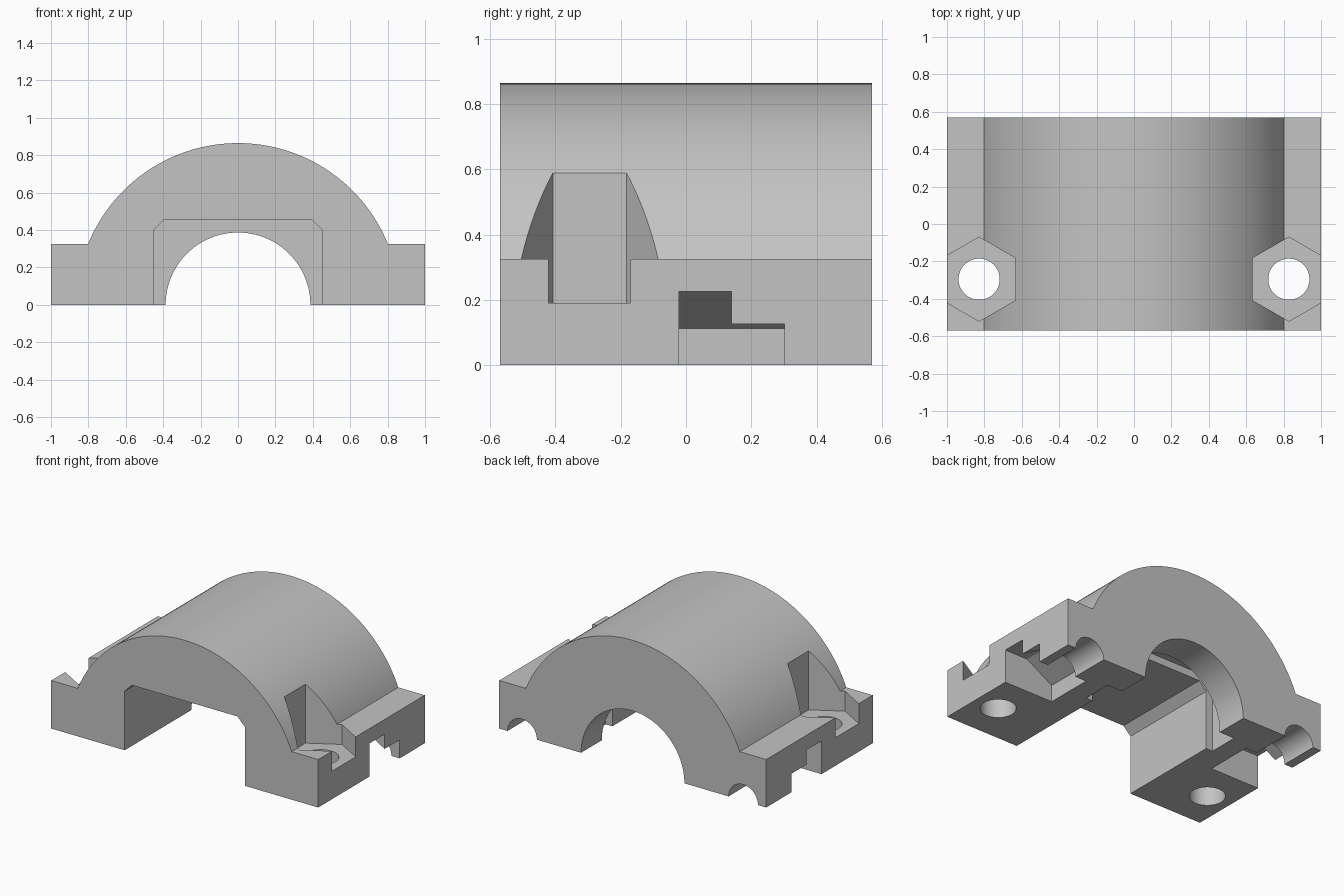
import bpy, bmesh
from math import sin, cos, pi, asin, radians
from mathutils import Vector

if "Cube" in bpy.data.objects:
    bpy.data.objects.remove(bpy.data.objects["Cube"])

DEPTH = 0.57       # half length along y
OUTER = 0.865      # arch radius
BORE = 0.387       # shaft bore radius
FLANGE = 0.325     # flange height
BOLT_X, BOLT_Y, BOLT_R = 0.828, -0.295, 0.11
HEX_R = 0.225      # nut radius across corners

grey = bpy.data.materials.new("plain grey")
grey.use_nodes = True
grey.diffuse_color = (0.55, 0.55, 0.55, 1)
grey.node_tree.nodes["Principled BSDF"].inputs["Base Color"].default_value = (0.55, 0.55, 0.55, 1)


def prism(name, points, start, end, axis="Y"):
    """Extrude a closed 2D outline along y (points are x, z) or z (points are x, y)."""
    bm = bmesh.new()
    if axis == "Y":
        verts = [bm.verts.new((a, start, b)) for a, b in points]
        move = Vector((0, end - start, 0))
    else:
        verts = [bm.verts.new((a, b, start)) for a, b in points]
        move = Vector((0, 0, end - start))
    face = bm.faces.new(verts)
    top = bmesh.ops.extrude_face_region(bm, geom=[face])["geom"]
    bmesh.ops.translate(bm, vec=move, verts=[v for v in top if isinstance(v, bmesh.types.BMVert)])
    bmesh.ops.recalc_face_normals(bm, faces=bm.faces)
    mesh = bpy.data.meshes.new(name)
    bm.to_mesh(mesh)
    bm.free()
    mesh.materials.append(grey)
    obj = bpy.data.objects.new(name, mesh)
    bpy.context.collection.objects.link(obj)
    return obj


def ring(cx, cy, r, n, turn=0.0):
    return [(cx + r * cos(turn + 2 * pi * i / n), cy + r * sin(turn + 2 * pi * i / n)) for i in range(n)]


def chamfered(half, top, c=0.055):
    """Block outline with both upper corners cut off, open past the base."""
    right = [(half, -0.2), (half, top - c), (half - c, top)]
    return right + [(-x, z) for x, z in reversed(right)]


# Outer body: flanged half cylinder
a0 = asin(FLANGE / OUTER)
steps = 72
arch = [(OUTER * cos(a0 + (pi - 2 * a0) * i / steps), OUTER * sin(a0 + (pi - 2 * a0) * i / steps))
        for i in range(steps + 1)]
outline = [(1, 0), (1, FLANGE)] + arch + [(-1, FLANGE), (-1, 0)]
body = prism("bearing_cap", outline, -DEPTH, DEPTH)

# Central pocket, its wider recess and the shaft bore
cutters = [
    prism("pocket_cutter", chamfered(0.45, 0.455), -1, 0.25),
    prism("recess_cutter", chamfered(0.5, 0.505), 0.145, 0.348),
    prism("bore_cutter", ring(0, 0, BORE, 96), 0.2, 1),
]

# Bolt holes and nut traps on both sides
for s in (1, -1):
    x = s * BOLT_X
    inner = x - s * HEX_R * cos(pi / 6)
    slot = [(inner, -0.2), (inner, HEX_R / 2), (x, HEX_R), (s * 1.3, HEX_R), (s * 1.3, -0.2)]
    cutters += [
        prism("top_nut_cutter", ring(x, BOLT_Y, HEX_R, 6, pi / 6), 0.19, 1, "Z"),
        prism("bolt_cutter", ring(x, BOLT_Y, BOLT_R, 48), -0.2, 0.3, "Z"),
        prism("side_slot_cutter", slot, -0.022, 0.14),
        prism("side_nut_cutter", ring(x, 0, HEX_R, 6, pi / 6), 0.05, 0.302),
        prism("rod_cutter", ring(x, 0, BOLT_R, 48), 0.2, 1),
    ]

for cutter in cutters:
    cutter.hide_render = True
    mod = body.modifiers.new(cutter.name, "BOOLEAN")
    mod.operation = "DIFFERENCE"
    mod.solver = "EXACT"
    mod.object = cutter

# Bake the cuts and remove the cutters
deps = bpy.context.evaluated_depsgraph_get()
result = bpy.data.meshes.new_from_object(body.evaluated_get(deps))
body.modifiers.clear()
body.data = result
for cutter in cutters:
    bpy.data.objects.remove(cutter)
body.data.materials.clear()
body.data.materials.append(grey)

for obj in bpy.context.selected_objects:
    obj.select_set(False)
body.select_set(True)
bpy.context.view_layer.objects.active = body
bpy.ops.object.shade_smooth_by_angle(angle=radians(20))
